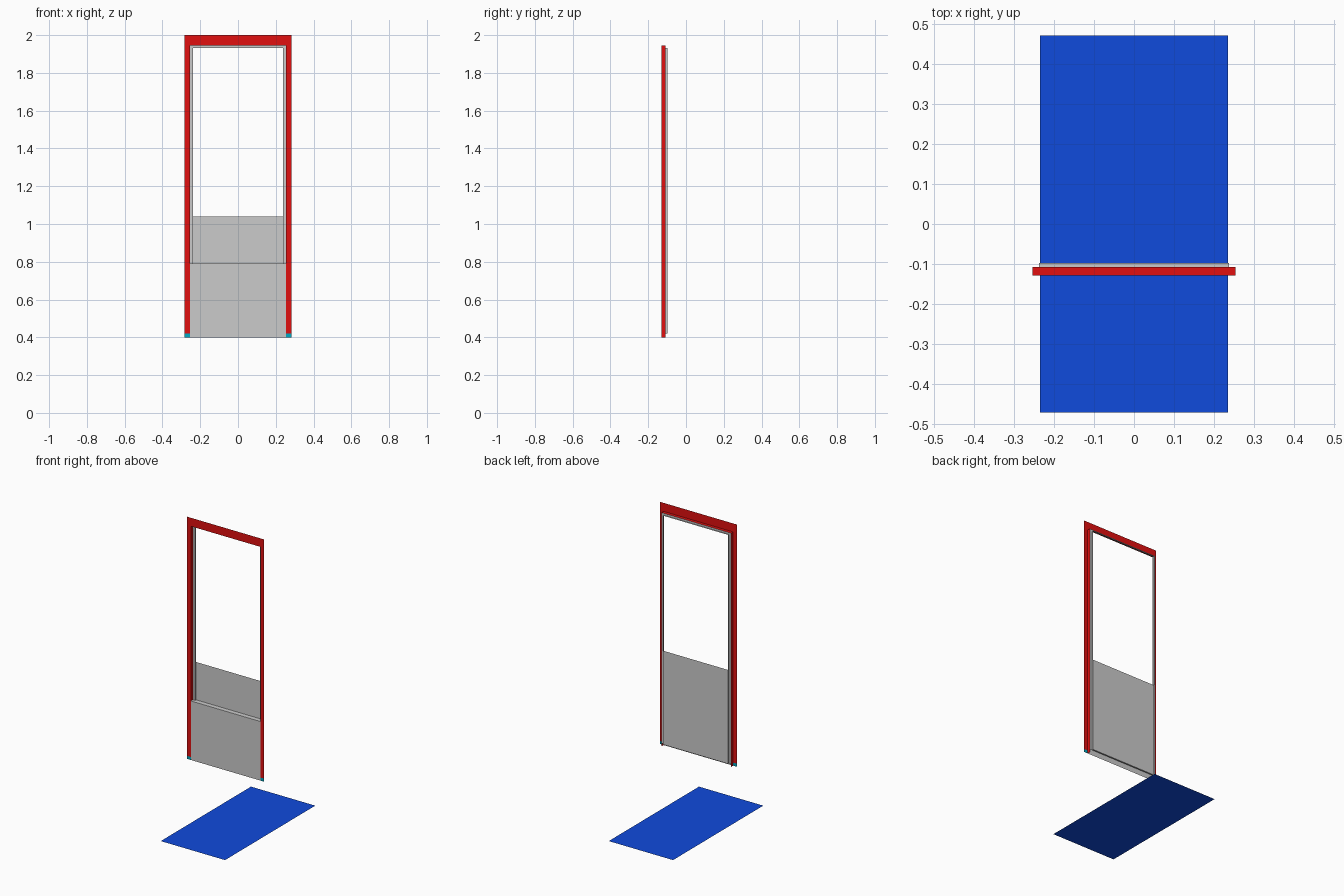
import bpy

if "Cube" in bpy.data.objects:
    bpy.data.objects.remove(bpy.data.objects["Cube"])


def material(name, color):
    m = bpy.data.materials.new(name)
    m.diffuse_color = color
    m.use_nodes = True
    m.node_tree.nodes["Principled BSDF"].inputs["Base Color"].default_value = m.diffuse_color
    return m


RED = material("red", (0.75, 0.005, 0.005, 1))
BLUE = material("blue", (0.005, 0.07, 0.72, 1))
CYAN = material("cyan", (0.0, 0.4, 0.55, 1))

# key depths: front face, jamb back, panel back
Y0, Y1, Y2 = -0.129, -0.108, -0.098
# arch outlines as (half width, bottom z, top z)
OUTER = (0.282, 0.42, 2.0)
FACE = (0.254, 0.42, 1.944)
JAMB = (0.254, 0.40, 1.944)
STRIP = (0.254, 0.42, 1.944)
OPENING = (0.237, 0.42, 1.932)


def sheet(name, verts, faces, mat=None):
    me = bpy.data.meshes.new(name)
    me.from_pydata(verts, [], faces)
    ob = bpy.data.objects.new(name, me)
    bpy.context.collection.objects.link(ob)
    if mat:
        me.materials.append(mat)
    return ob


def arch(outline, y):
    w, lo, hi = outline
    return [(-w, y, lo), (-w, y, hi), (w, y, hi), (w, y, lo)]


def arch_band(name, a, ya, b, yb, mat=None):
    """Three quads joining two upside-down U outlines."""
    faces = [(i, i + 1, i + 5, i + 4) for i in range(3)]
    return sheet(name, arch(a, ya) + arch(b, yb), faces, mat)


def upright(name, x0, x1, z0, z1, y, mat=None):
    v = [(x0, y, z0), (x1, y, z0), (x1, y, z1), (x0, y, z1)]
    return sheet(name, v, [(0, 1, 2, 3)], mat)


def level(name, w, y0, y1, z, mat=None):
    v = [(-w, y0, z), (w, y0, z), (w, y1, z), (-w, y1, z)]
    return sheet(name, v, [(0, 1, 2, 3)], mat)


# ground plate
level("floor_plate", 0.235, -0.471, 0.471, 0, BLUE)

# red surround: flat face and the jamb behind it
arch_band("frame_face", OUTER, Y0, FACE, Y0, RED)
arch_band("frame_jamb", JAMB, Y0, JAMB, Y1, RED)

# small feet of the surround
for side, s in (("left", -1), ("right", 1)):
    a, b = sorted((s * 0.254, s * 0.282))
    upright("frame_foot_" + side, a, b, 0.40, 0.42, Y0, CYAN)

# grey rebate: strip facing the front and its return
arch_band("rebate_strip", STRIP, Y1, OPENING, Y1)
arch_band("rebate_return", OPENING, Y1, OPENING, Y2)

# lower infill: front wall, ledge, back panel and sill
upright("front_panel", -0.254, 0.254, 0.40, 0.79, Y0)
level("panel_ledge", 0.254, Y0, Y1, 0.79)
level("panel_ledge_back", 0.237, Y1, Y2, 0.79)
upright("back_panel", -0.237, 0.237, 0.42, 1.04, Y2)
level("panel_sill", 0.237, Y1, Y2, 0.42)
